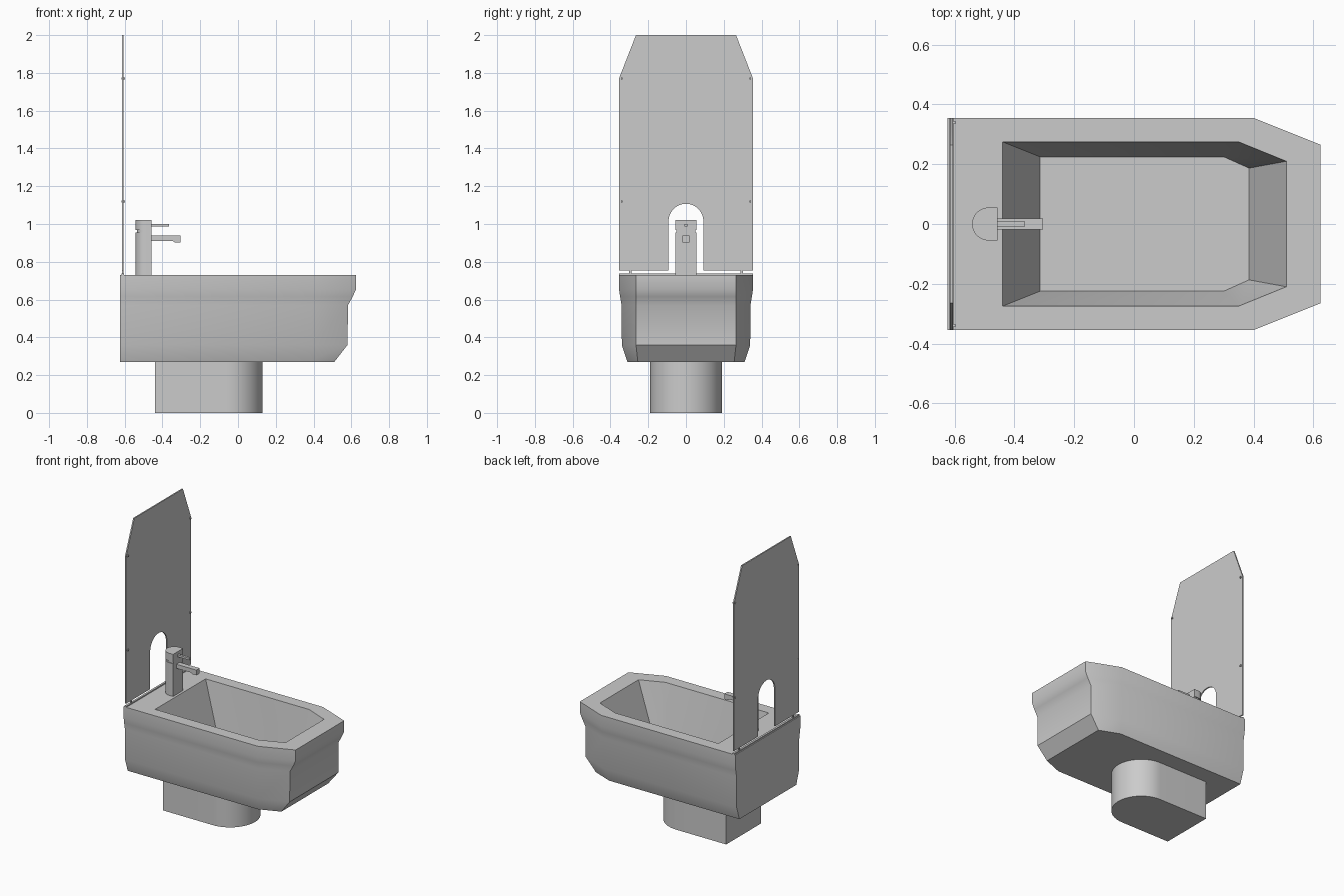
import bpy
import bmesh
from math import pi, cos, sin
from mathutils import Vector

cube = bpy.data.objects.get("Cube")
if cube:
    bpy.data.objects.remove(cube, do_unlink=True)

grey = bpy.data.materials.new("pale grey")
grey.use_nodes = True
GREY = (0.6, 0.6, 0.6, 1)
grey.diffuse_color = GREY
grey.node_tree.nodes["Principled BSDF"].inputs["Base Color"].default_value = GREY


def finish(name, bm):
    """Turn a bmesh into a named, smooth-by-angle object."""
    bmesh.ops.recalc_face_normals(bm, faces=bm.faces)
    mesh = bpy.data.meshes.new(name)
    bm.to_mesh(mesh)
    bm.free()
    mesh.materials.append(grey)
    ob = bpy.data.objects.new(name, mesh)
    bpy.context.collection.objects.link(ob)
    bpy.ops.object.select_all(action="DESELECT")
    ob.select_set(True)
    bpy.context.view_layer.objects.active = ob
    bpy.ops.object.shade_smooth_by_angle(angle=pi / 6)
    return ob


def loft(name, rings):
    """Skin a stack of equal rings and cap both ends."""
    bm = bmesh.new()
    loops = [[bm.verts.new(p) for p in ring] for ring in rings]
    for a, b in zip(loops, loops[1:]):
        for i in range(len(a)):
            j = (i + 1) % len(a)
            bm.faces.new((a[i], a[j], b[j], b[i]))
    bm.faces.new(loops[0])
    bm.faces.new(loops[-1])
    return finish(name, bm)


def prism(name, outline, z0, z1):
    return loft(name, [[(x, y, z) for x, y in outline] for z in (z0, z1)])


def box(name, x, y, z):
    return prism(name, [(x[0], y[0]), (x[1], y[0]), (x[1], y[1]), (x[0], y[1])], *z)


def arc(cx, cy, r, start, end, n=24):
    angles = [start + (end - start) * i / n for i in range(n + 1)]
    return [(cx + r * cos(a), cy + r * sin(a)) for a in angles]


# Basin: outer wall from underside to rim, then down into the bowl
def basin_ring(back, corner, front, side, nose, z):
    half = [(back, side), (corner, side), (front, nose)]
    return [(x, -y, z) for x, y in half] + [(x, y, z) for x, y in reversed(half)]


BACK = -0.625
loft("basin", [
    basin_ring(BACK, 0.37, 0.51, 0.31, 0.255, 0.27),
    basin_ring(BACK, 0.39, 0.58, 0.34, 0.265, 0.36),
    basin_ring(BACK, 0.39, 0.582, 0.341, 0.265, 0.57),
    basin_ring(BACK, 0.395, 0.607, 0.349, 0.265, 0.615),
    basin_ring(BACK, 0.40, 0.625, 0.355, 0.265, 0.655),
    basin_ring(BACK, 0.40, 0.625, 0.355, 0.265, 0.73),
    basin_ring(-0.44, 0.35, 0.51, 0.275, 0.21, 0.73),
    basin_ring(-0.315, 0.30, 0.385, 0.225, 0.187, 0.395),
])

# Pedestal with a rounded front end
prism("pedestal",
      [(-0.44, -0.19)] + arc(-0.06, 0, 0.19, -pi / 2, pi / 2, 32) + [(-0.44, 0.19)],
      0, 0.27)

# Mirror panel with clipped top corners and an arch around the tap
panel = ([(-0.355, 0.755), (-0.355, 1.77), (-0.265, 2), (0.265, 2), (0.355, 1.77),
          (0.355, 0.755), (0.092, 0.755)]
         + arc(0, 1.015, 0.092, 0, pi) + [(-0.092, 0.755)])
loft("mirror_panel", [[(x, y, z) for y, z in panel] for x in (-0.615, -0.606)])

# Mirror ledge, feet and fixings
box("mirror_ledge", (-0.618, -0.604), (-0.355, 0.355), (0.73, 0.738))
for side, label in ((-1, "right"), (1, "left")):
    y = side * 0.295
    box(f"mirror_foot_{label}", (-0.615, -0.606), (y - 0.006, y + 0.006), (0.735, 0.757))
    y = side * 0.34
    for z, level in ((1.12, "lower"), (1.77, "upper")):
        box(f"mirror_fixing_{level}_{label}", (-0.618, -0.597),
            (y - 0.005, y + 0.005), (z - 0.005, z + 0.005))


# Tap: half-round column, neck and cap
def half_round(r):
    return arc(-0.487, 0, r, pi / 2, 3 * pi / 2) + [(-0.457, -r), (-0.457, r)]


prism("tap_column", half_round(0.055), 0.73, 0.955)
prism("tap_neck", half_round(0.049), 0.955, 0.967)
prism("tap_cap", half_round(0.055), 0.967, 1.02)

# Spout with a down-turned tip, and the lever
spout = [(-0.46, 0.91), (-0.345, 0.91), (-0.335, 0.902), (-0.305, 0.902),
         (-0.305, 0.938), (-0.46, 0.938)]
loft("tap_spout", [[(x, y, z) for x, z in spout] for y in (-0.018, 0.018)])
box("tap_lever", (-0.46, -0.365), (-0.008, 0.008), (0.986, 1.0))

# Drain: a disc with raised wedges
centre = Vector((-0.22, 0.005))
prism("drain_disc", arc(*centre, 0.046, 0, 2 * pi * 47 / 48, 47), 0.394, 0.397)
for i in range(8):
    a = pi / 4 * (i + 0.5)
    tip = centre + 0.014 * Vector((cos(a), sin(a)))
    prism(f"drain_wedge_{i + 1}",
          [tuple(tip)] + arc(*centre, 0.043, a - 0.3, a + 0.3, 8), 0.396, 0.4)
